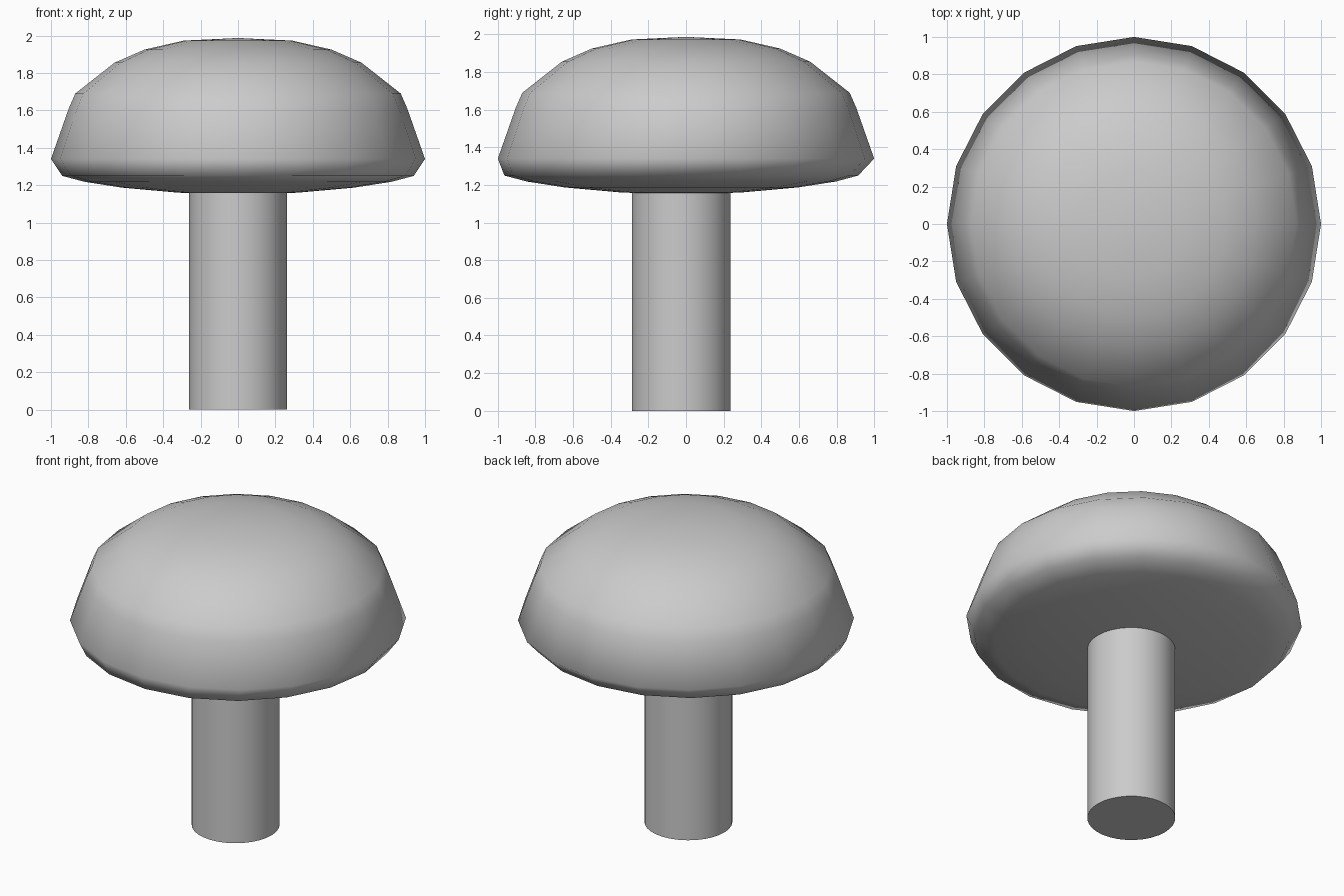
import bpy, bmesh, math

if "Cube" in bpy.data.objects:
    bpy.data.objects.remove(bpy.data.objects["Cube"])

SIDES = 20


def lathe(name, profile, sides, angle):
    """Closed lathe from (radius, z, y offset) rings; ends are single points."""
    bm = bmesh.new()
    rings = []
    for r, z, dy in profile:
        if r == 0:
            rings.append([bm.verts.new((0, dy, z))] * sides)
        else:
            rings.append([bm.verts.new((r * math.cos(math.tau * i / sides),
                                        r * math.sin(math.tau * i / sides) + dy, z))
                          for i in range(sides)])
    for a, b in zip(rings, rings[1:]):
        for i in range(sides):
            j = (i + 1) % sides
            bm.faces.new(list(dict.fromkeys((a[i], a[j], b[j], b[i]))))
    bmesh.ops.recalc_face_normals(bm, faces=bm.faces)
    mesh = bpy.data.meshes.new(name)
    bm.to_mesh(mesh)
    bm.free()
    obj = bpy.data.objects.new(name, mesh)
    bpy.context.collection.objects.link(obj)
    bpy.ops.object.select_all(action='DESELECT')
    obj.select_set(True)
    bpy.context.view_layer.objects.active = obj
    bpy.ops.object.shade_smooth_by_angle(angle=math.radians(angle))
    return obj


# Domed cap: gently bulging underside, narrow rim, rounded top
lathe("cap", [(0, 1.15, -0.025), (0.32, 1.16, -0.025), (0.62, 1.187, -0.025),
              (0.82, 1.218, -0.025), (0.94, 1.25, -0.025), (1.0, 1.34, 0),
              (0.905, 1.61, 0), (0.87, 1.69, 0), (0.66, 1.855, 0),
              (0.50, 1.925, 0), (0.29, 1.973, 0), (0, 1.987, 0)], SIDES, 80)

# Straight round stem
lathe("stem", [(0, 0, -0.025), (0.262, 0, -0.025),
               (0.262, 1.18, -0.025), (0, 1.18, -0.025)], 32, 40)
